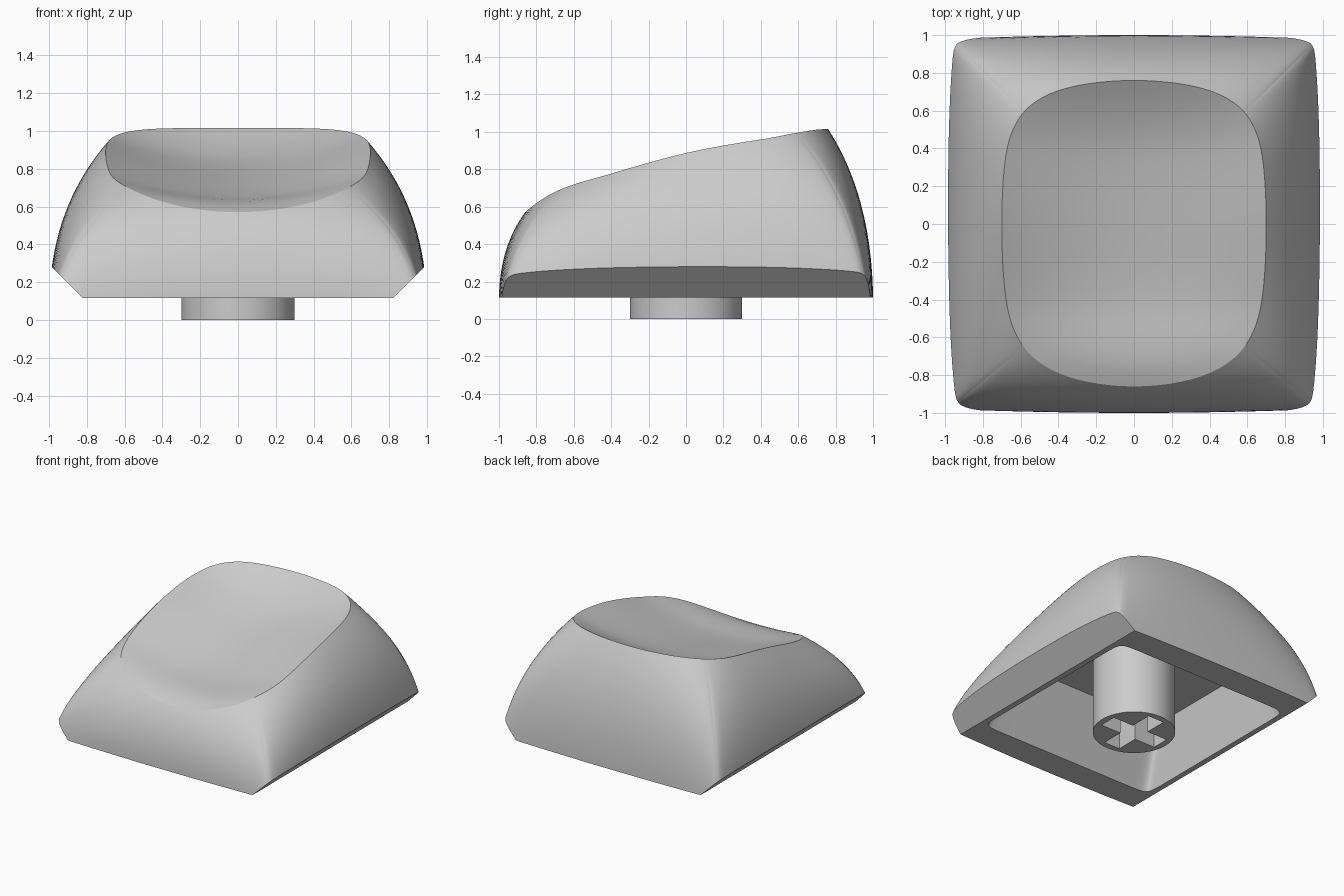
import bpy, bmesh, math
from mathutils import Vector

if "Cube" in bpy.data.objects:
    bpy.data.objects.remove(bpy.data.objects["Cube"])

BASE_Z = 0.115      # underside of the cap
CEILING_Z = 0.57    # flat roof of the hollow
SIDE = 32           # segments along each side of the outline
DISH = [(-1.0, 0.48), (-0.86, 0.57), (-0.75, 0.612), (-0.65, 0.63), (-0.4, 0.655),
        (0, 0.74), (0.4, 0.84), (0.59, 0.918), (0.76, 1.015), (0.9, 1.11)]

grey = bpy.data.materials.new("plain grey plastic")
grey.use_nodes = True
colour = (0.6, 0.6, 0.6, 1)
grey.diffuse_color = colour
grey.node_tree.nodes["Principled BSDF"].inputs["Base Color"].default_value = colour


def dish_centre(y):
    """Smooth height along the middle of the dish."""
    i = 1
    while i < len(DISH) - 3 and y > DISH[i + 1][0]:
        i += 1
    (ya, za), (y0, z0), (y1, z1), (yb, zb) = DISH[i - 1:i + 3]
    h = y1 - y0
    t = (y - y0) / h
    m0 = h * (z1 - za) / (y1 - ya)
    m1 = h * (zb - z0) / (yb - y0)
    return (z0 * (1 + 2 * t) * (1 - t) ** 2 + m0 * t * (1 - t) ** 2
            + z1 * t * t * (3 - 2 * t) + m1 * t * t * (t - 1))


def dish(x, y):
    return dish_centre(y) + (0.30 - 0.22 * y * y) * x * x


def directions():
    """Points round a unit square, denser at the corners."""
    for turn in range(4):
        for i in range(SIDE):
            q = math.sin(math.pi / 2 * (2 * i / SIDE - 1))
            p, r = 1.0, q
            for _ in range(turn):
                p, r = -r, p
            yield p, r


def bowed_square(p, q, n, bow_x, bow_y):
    """Rounded square whose sides bulge outwards in the middle."""
    s = (abs(p) ** n + abs(q) ** n) ** (-1 / n)
    u, v = p * s, q * s
    return u * (1 - bow_x * v * v), v * (1 - bow_y * u * u)


def rim_point(p, q, scale=1.0):
    u, v = bowed_square(p, q, 6, 0.08, 0.16 if q > 0 else 0.19)
    x, y = 0.70 * u * scale, (0.76 if v > 0 else 0.86) * v * scale
    return Vector((x, y, dish(x, y)))


def outer_base(p, q):
    u, v = bowed_square(p, q, 50, 0.02, 0.02)
    return Vector((0.997 * u, v, BASE_Z))


def inner_base(p, q):
    u, v = bowed_square(p, q, 24, 0, 0)
    return Vector((0.775 * u, 0.775 * v, BASE_Z))


def ceiling(p, q):
    u, v = bowed_square(p, q, 40, 0, 0)
    return Vector((0.69 * u, 0.54 * v, CEILING_Z))


def wall(base, top, p, q, t):
    """Bulged wall curve, fuller on the sides than at the corners."""
    corner = min(abs(p), abs(q)) ** 4
    mid = base.lerp(top, 0.03 + 0.17 * corner)
    mid.z = base.z + 0.6 * (top.z - base.z)
    return base * (1 - t) ** 2 + mid * 2 * t * (1 - t) + top * t * t


def bridge(bm, a, b):
    for i in range(len(a)):
        j = (i + 1) % len(a)
        bm.faces.new((a[i], a[j], b[j], b[i]))


def finish(bm, name):
    bmesh.ops.recalc_face_normals(bm, faces=bm.faces)
    mesh = bpy.data.meshes.new(name)
    bm.to_mesh(mesh)
    bm.free()
    mesh.materials.append(grey)
    ob = bpy.data.objects.new(name, mesh)
    bpy.context.collection.objects.link(ob)
    bpy.ops.object.select_all(action="DESELECT")
    ob.select_set(True)
    bpy.context.view_layer.objects.active = ob
    bpy.ops.object.shade_smooth_by_angle(angle=math.radians(28))
    return ob


# Key cap: flat ceiling and sloped inner wall, underside, outer wall, dished top
bm = bmesh.new()
dirs = list(directions())
rings = []


def add_ring(point):
    rings.append([bm.verts.new(point(p, q)) for p, q in dirs])


STEPS, DISH_STEPS = 18, 14
add_ring(ceiling)
add_ring(inner_base)
for k in range(STEPS):
    add_ring(lambda p, q: wall(outer_base(p, q), rim_point(p, q), p, q, k / STEPS))
for k in range(DISH_STEPS, 0, -1):
    add_ring(lambda p, q: rim_point(p, q, k / DISH_STEPS))
for a, b in zip(rings, rings[1:]):
    bridge(bm, a, b)
for ring, z in ((rings[0], CEILING_Z), (rings[-1], dish(0, 0))):
    hub = bm.verts.new((0, 0, z))
    for i in range(len(ring)):
        bm.faces.new((ring[i - 1], ring[i], hub))

# Slanted cut along the lower left and right edges
for side in (1, -1):
    cut = bmesh.ops.bisect_plane(bm, geom=bm.verts[:] + bm.edges[:] + bm.faces[:], dist=1e-5,
                                 plane_co=(0.82 * side, 0, BASE_Z), plane_no=(side, 0, -1),
                                 clear_outer=True)
    edges = [e for e in cut["geom_cut"] if isinstance(e, bmesh.types.BMEdge)]
    bmesh.ops.contextual_create(bm, geom=edges)
finish(bm, "key_cap")

# Stem: round post with a cross-shaped socket
ARM, HALF, SOCKET_Z, STEM_TOP = 0.25, 0.07, 0.45, 0.58
bm = bmesh.new()
circle = [(0.3 * math.cos(a), 0.3 * math.sin(a))
          for a in (2 * math.pi * i / 64 for i in range(64))]
cross = []
for turn in range(4):
    for x, y in ((ARM, -HALF), (ARM, HALF), (HALF, HALF)):
        for _ in range(turn):
            x, y = -y, x
        cross.append((x, y))
bottom_edges = []
for outline, top in ((circle, STEM_TOP), (cross, SOCKET_Z)):
    low = [bm.verts.new((x, y, 0)) for x, y in outline]
    high = [bm.verts.new((x, y, top)) for x, y in outline]
    bridge(bm, low, high)
    bm.faces.new(high)
    bottom_edges += [bm.edges.get((low[i - 1], low[i])) for i in range(len(low))]
bmesh.ops.triangle_fill(bm, use_beauty=True, edges=bottom_edges)
finish(bm, "stem")
